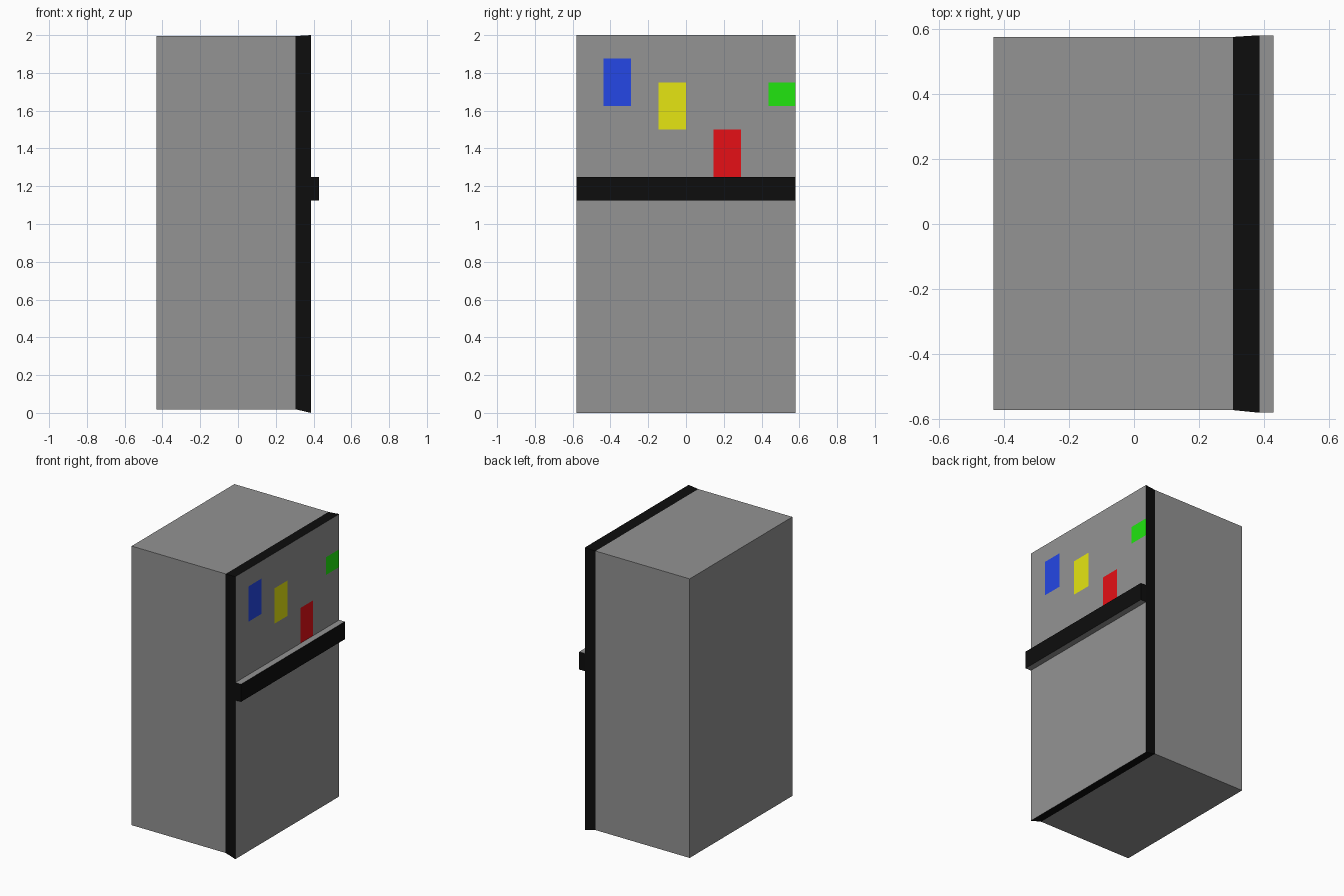
import bpy

if "Cube" in bpy.data.objects:
    bpy.data.objects.remove(bpy.data.objects["Cube"])

W, H = 0.581, 2.0            # door half width and height
COLS, ROWS = 8, 16           # door is laid out on a regular grid
X_BACK, X_SEAL, X_DOOR, X_HANDLE = -0.432, 0.305, 0.386, 0.43

GREY = (0.292, 0.292, 0.292)
BLACK = (0.004, 0.004, 0.004)


def part(name, quads, color=GREY):
    verts, faces = [], []
    for q in quads:
        idx = []
        for v in q:
            if v not in verts:
                verts.append(v)
            idx.append(verts.index(v))
        faces.append(idx)
    me = bpy.data.meshes.new(name)
    me.from_pydata(verts, [], faces)
    me.update()
    ob = bpy.data.objects.new(name, me)
    bpy.context.collection.objects.link(ob)
    mat = bpy.data.materials.new(name + "_colour")
    mat.diffuse_color = (*color, 1)
    mat.use_nodes = True
    mat.node_tree.nodes["Principled BSDF"].inputs["Base Color"].default_value = mat.diffuse_color
    me.materials.append(mat)
    return ob


def ring(x, y0, y1, z0, z1):
    return [(x, y0, z0), (x, y1, z0), (x, y1, z1), (x, y0, z1)]


def loft(a, b):
    # side quads in order: bottom, right, top, left
    return [[a[i], a[(i + 1) % 4], b[(i + 1) % 4], b[i]] for i in range(4)]


def cell_ring(x, c0, c1, r0, r1):
    def y(c): return round(-W + 2 * W * c / COLS, 5)
    def z(r): return H * r / ROWS
    return ring(x, y(c0), y(c1), z(r0), z(r1))


# cabinet
back = ring(X_BACK, -0.573, 0.576, 0.019, 1.995)
front = ring(X_SEAL, -0.573, 0.576, 0.019, 1.995)
part("cabinet", loft(back, front) + [back[::-1]])

# flared seal around the door
part("door_seal", loft(front, cell_ring(X_DOOR, 0, COLS, 0, ROWS)), BLACK)

# magnets, flush in the door: column, bottom row, top row, colour
magnets = {
    "blue_magnet": (1, 13, 15, (0.018, 0.063, 0.79)),
    "yellow_magnet": (3, 12, 14, (0.79, 0.79, 0.006)),
    "red_magnet": (5, 10, 12, (0.79, 0.005, 0.008)),
    "green_magnet": (7, 13, 14, (0.015, 0.79, 0.005)),
}
used = set()
for name, (c, r0, r1, color) in magnets.items():
    used |= {(c, r) for r in range(r0, r1)}
    part(name, [cell_ring(X_DOOR, c, c + 1, r, r + 1) for r in range(r0, r1)], color)

# door face, leaving out the magnet cells and the handle row
HANDLE_ROW = 9
part("door_panel", [cell_ring(X_DOOR, c, c + 1, r, r + 1)
                    for c in range(COLS) for r in range(ROWS)
                    if (c, r) not in used and r != HANDLE_ROW])

# handle bar: black front and ends, grey top and underside
base = cell_ring(X_DOOR, 0, COLS, HANDLE_ROW, HANDLE_ROW + 1)
tip = cell_ring(X_HANDLE, 0, COLS, HANDLE_ROW, HANDLE_ROW + 1)
sides = loft(base, tip)
part("handle", [tip, sides[1], sides[3]], BLACK)
part("handle_trim", [sides[0], sides[2]])
